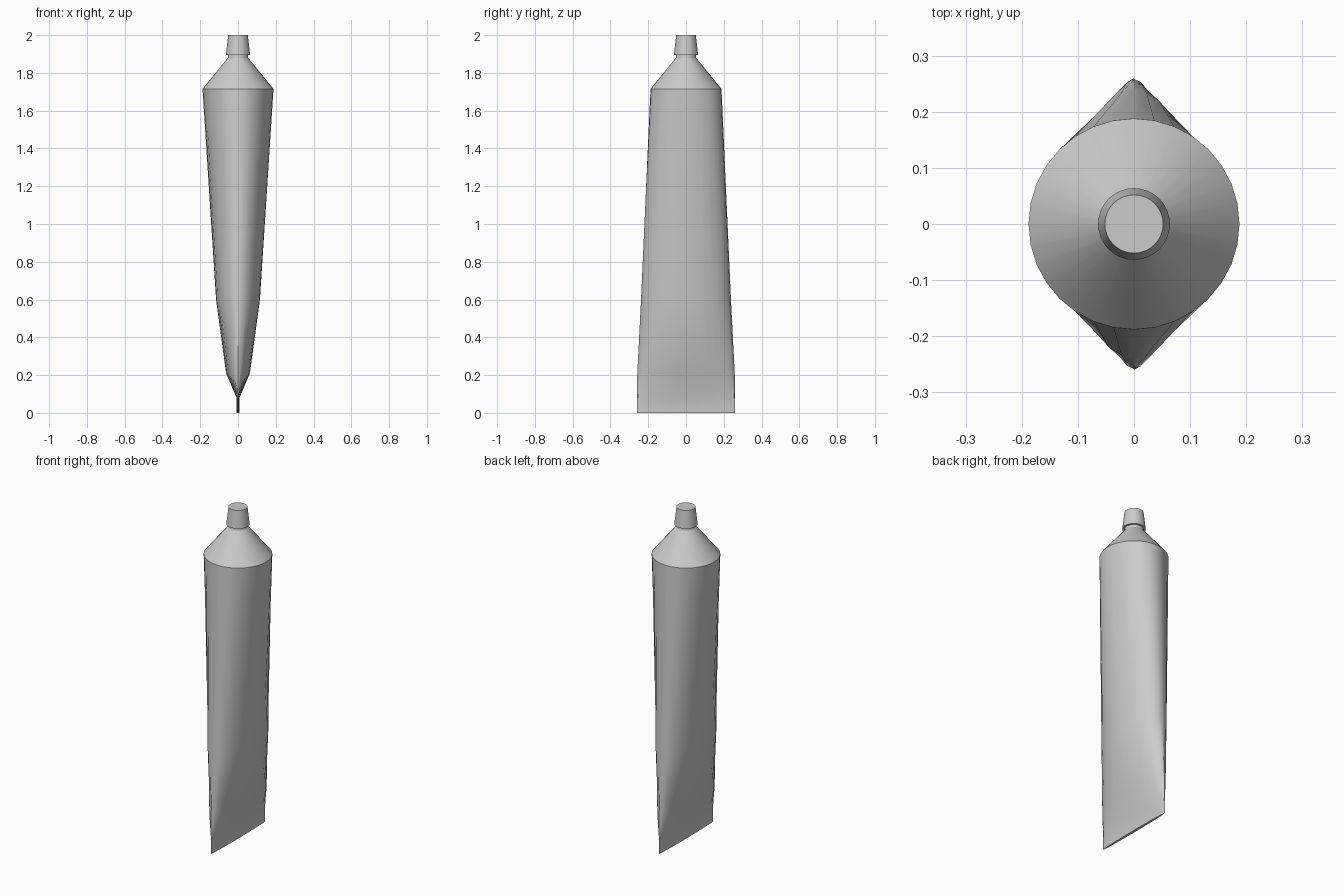
import bpy, bmesh
from math import cos, sin, tau, radians

old = bpy.data.objects.get("Cube")
if old:
    bpy.data.objects.remove(old, do_unlink=True)

SIDES = 32

grey = bpy.data.materials.new("soft grey")
grey.use_nodes = True
colour = (0.6, 0.6, 0.6, 1)
grey.diffuse_color = colour
grey.node_tree.nodes["Principled BSDF"].inputs["Base Color"].default_value = colour


def loft(name, sections):
    """Skin elliptical rings given as (height, half width, half depth)."""
    bm = bmesh.new()
    rings = []
    for z, rx, ry in sections:
        rings.append([bm.verts.new((rx * cos(tau * i / SIDES), ry * sin(tau * i / SIDES), z))
                      for i in range(SIDES)])
    for low, high in zip(rings, rings[1:]):
        for i in range(SIDES):
            j = (i + 1) % SIDES
            bm.faces.new((low[i], low[j], high[j], high[i]))
    bm.faces.new(rings[0][::-1])
    bm.faces.new(rings[-1])
    mesh = bpy.data.meshes.new(name)
    bm.to_mesh(mesh)
    bm.free()
    mesh.materials.append(grey)
    obj = bpy.data.objects.new(name, mesh)
    bpy.context.collection.objects.link(obj)
    bpy.ops.object.select_all(action="DESELECT")
    obj.select_set(True)
    bpy.context.view_layer.objects.active = obj
    bpy.ops.object.shade_smooth_by_angle(angle=radians(30))
    return obj


# Body: flat crimped end opening into a round top
loft("tube_body", [
    (0, 0.008, 0.26),
    (0.08, 0.008, 0.26),
    (0.21, 0.063, 0.258),
    (0.6, 0.116, 0.238),
    (1.715, 0.188, 0.188),
])

# Conical shoulder with a short neck
loft("shoulder", [
    (1.715, 0.188, 0.188),
    (1.88, 0.054, 0.054),
    (1.9, 0.052, 0.052),
])

# Tapered screw cap
loft("cap", [
    (1.895, 0.064, 0.064),
    (2, 0.052, 0.052),
])
